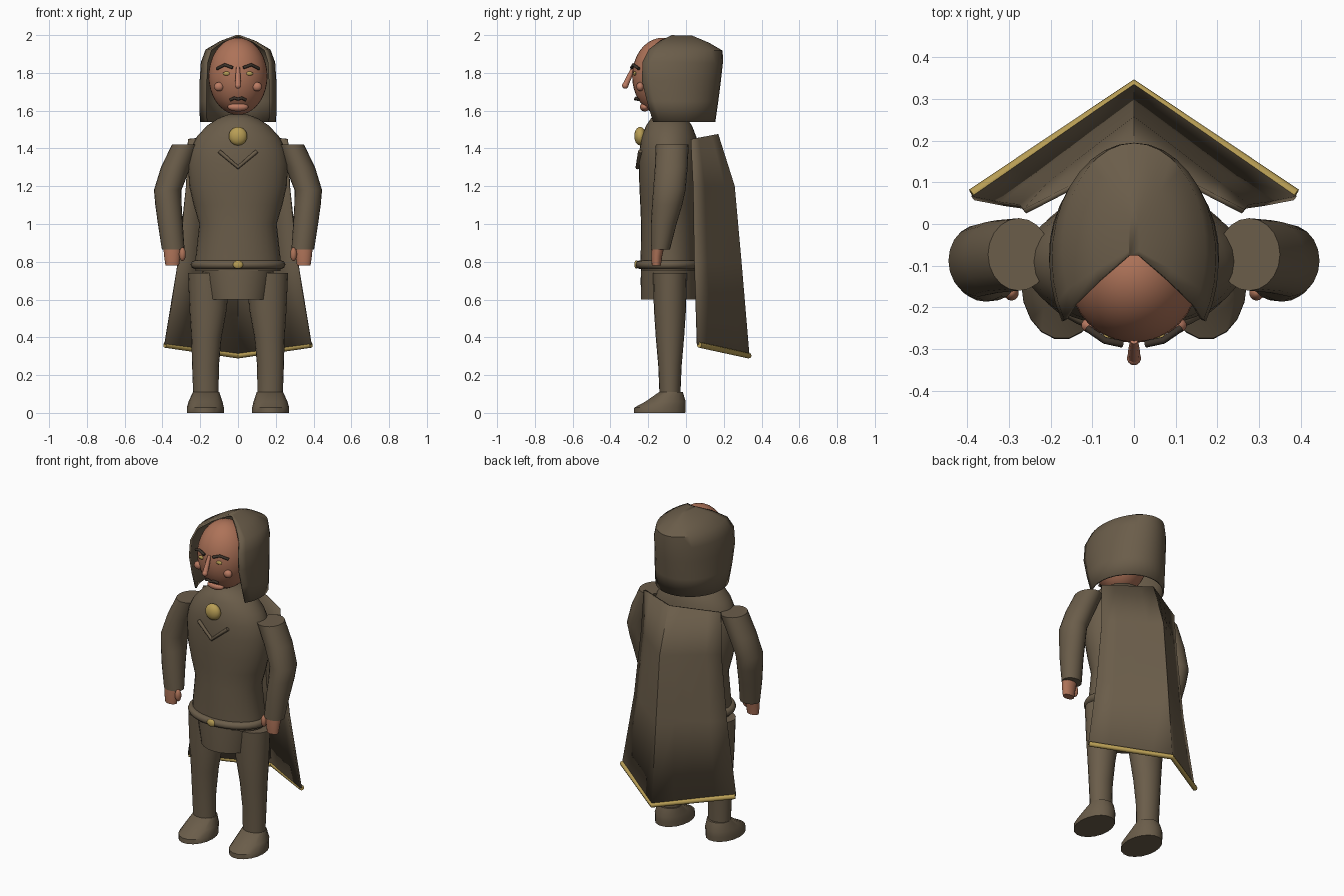
import bpy, bmesh, math
from mathutils import Matrix

if "Cube" in bpy.data.objects:
    bpy.data.objects.remove(bpy.data.objects["Cube"])


def material(name, rgb):
    m = bpy.data.materials.new(name)
    m.diffuse_color = (*rgb, 1)
    m.use_nodes = True
    m.node_tree.nodes["Principled BSDF"].inputs["Base Color"].default_value = m.diffuse_color
    return m


CLOTH = material("brown_cloth", (0.145, 0.109, 0.068))
SKIN = material("skin", (0.42, 0.17, 0.098))
ROSY = material("rosy_skin", (0.50, 0.20, 0.125))
GOLD = material("gold", (0.48, 0.34, 0.09))
DARK = material("dark_hair", (0.045, 0.033, 0.024))


def add(name, bm, mat, angle=35):
    bmesh.ops.recalc_face_normals(bm, faces=bm.faces[:])
    me = bpy.data.meshes.new(name)
    bm.to_mesh(me)
    bm.free()
    me.materials.append(mat)
    me.shade_smooth()
    me.set_sharp_from_angle(angle=math.radians(angle))
    ob = bpy.data.objects.new(name, me)
    bpy.context.collection.objects.link(ob)
    return ob


def grid(rows, closed=False, caps=False):
    """Skin a list of point rows into a quad surface."""
    bm = bmesh.new()
    vs = [[bm.verts.new(p) for p in r] for r in rows]
    n = len(vs[0])
    for a, b in zip(vs, vs[1:]):
        for i in range(n if closed else n - 1):
            j = (i + 1) % n
            bm.faces.new((a[i], a[j], b[j], b[i]))
    if caps:
        bm.faces.new(vs[0])
        bm.faces.new(vs[-1])
    return bm


def loft(name, rings, mat, sides=24, angle=40):
    """Rings are (z, centre x, centre y, radius x, radius y)."""
    rows = []
    for z, cx, cy, rx, ry in rings:
        ts = [2 * math.pi * i / sides for i in range(sides)]
        rows.append([(cx + rx * math.cos(t), cy + ry * math.sin(t), z) for t in ts])
    return add(name, grid(rows, True, True), mat, angle)


def ball(name, loc, size, mat, seg=20):
    bm = bmesh.new()
    bmesh.ops.create_uvsphere(bm, u_segments=seg, v_segments=seg // 2 + 2, radius=1,
                              matrix=Matrix.Translation(loc) @ Matrix.Diagonal((*size, 1)))
    return add(name, bm, mat, 60)


def tube(name, pts, r, mat, radii=None, closed=False):
    cu = bpy.data.curves.new(name + "_path", "CURVE")
    cu.dimensions = "3D"
    cu.bevel_depth = r
    cu.bevel_resolution = 2
    cu.use_fill_caps = True
    sp = cu.splines.new("POLY")
    sp.points.add(len(pts) - 1)
    sp.use_cyclic_u = closed
    for i, p in enumerate(pts):
        sp.points[i].co = (*p, 1)
        sp.points[i].radius = radii[i] if radii else 1
    tmp = bpy.data.objects.new(name + "_path", cu)
    bpy.context.collection.objects.link(tmp)
    dg = bpy.context.evaluated_depsgraph_get()
    me = bpy.data.meshes.new_from_object(tmp.evaluated_get(dg))
    bm = bmesh.new()
    bm.from_mesh(me)
    bpy.data.objects.remove(tmp)
    bpy.data.meshes.remove(me)
    return add(name, bm, mat, 50)


def thicken(ob, t):
    m = ob.modifiers.new("thickness", "SOLIDIFY")
    m.thickness = t
    m.offset = 0


# Torso and tunic skirt
loft("torso", [(z, 0, -0.09, rx, ry) for z, rx, ry in (
    (0.75, 0.225, 0.148), (0.82, 0.225, 0.15), (1.0, 0.205, 0.148), (1.1, 0.235, 0.152),
    (1.2, 0.258, 0.157), (1.32, 0.265, 0.16), (1.4, 0.25, 0.155), (1.46, 0.22, 0.145),
    (1.52, 0.165, 0.122), (1.56, 0.105, 0.095), (1.58, 0.05, 0.05))], CLOTH, 32)
loft("tunic_skirt", [(0.6, 0, -0.09, 0.158, 0.148), (0.7, 0, -0.09, 0.178, 0.15),
                     (0.78, 0, -0.09, 0.195, 0.148)], CLOTH)

# Belt with buckle
tube("belt", [(0.228 * math.cos(i * math.pi / 16), -0.09 + 0.155 * math.sin(i * math.pi / 16), 0.785)
              for i in range(32)], 0.023, CLOTH, closed=True)
ball("belt_buckle", (0, -0.262, 0.785), (0.027, 0.012, 0.022), GOLD)

# Brooch and chest seam
ball("brooch", (0, -0.243, 1.465), (0.049, 0.031, 0.049), GOLD)
tube("chest_seam", [(-0.1, -0.243, 1.385), (0, -0.256, 1.3), (0.1, -0.243, 1.385)], 0.011, CLOTH)

for s, side in ((-1, "right"), (1, "left")):
    # Legs and boots
    loft(side + "_leg", [(z, s * cx, -0.085, rx, ry) for z, cx, rx, ry in (
        (0.09, 0.17, 0.067, 0.055), (0.25, 0.172, 0.071, 0.062), (0.4, 0.167, 0.08, 0.075),
        (0.55, 0.158, 0.099, 0.085), (0.74, 0.155, 0.11, 0.09))], CLOTH, 20)
    loft(side + "_boot", [(0, s * 0.173, -0.14, 0.098, 0.138), (0.028, s * 0.173, -0.138, 0.098, 0.138),
                          (0.06, s * 0.172, -0.108, 0.09, 0.108),
                          (0.11, s * 0.169, -0.08, 0.07, 0.064)], CLOTH, 18, 45)
    # Arms and hands
    loft(side + "_arm", [(z, s * cx, cy, rx, ry) for z, cx, cy, rx, ry in (
        (0.865, 0.343, -0.135, 0.06, 0.05), (1.0, 0.358, -0.118, 0.066, 0.068),
        (1.1, 0.368, -0.1, 0.07, 0.08), (1.18, 0.372, -0.088, 0.073, 0.086),
        (1.3, 0.33, -0.078, 0.078, 0.087), (1.42, 0.276, -0.073, 0.074, 0.087))], CLOTH, 20)
    loft(side + "_hand", [(0.78, s * 0.348, -0.157, 0.036, 0.024), (0.83, s * 0.348, -0.155, 0.043, 0.029),
                          (0.88, s * 0.348, -0.148, 0.048, 0.033)], SKIN, 16)
    ball(side + "_thumb", (s * 0.294, -0.165, 0.84), (0.018, 0.019, 0.036), SKIN, 14)
    # Eyes, brows, cheeks
    ball(side + "_eye", (s * 0.06, -0.271, 1.796), (0.021, 0.009, 0.011), GOLD, 12)
    tube(side + "_brow", [(s * 0.028, -0.288, 1.827), (s * 0.07, -0.279, 1.843), (s * 0.112, -0.25, 1.822)],
         0.0085, DARK)
    ball(side + "_cheek", (s * 0.101, -0.243, 1.727), (0.026, 0.02, 0.024), ROSY, 14)

# Head, nose, moustache, lips
ball("head", (0, -0.125, 1.782), (0.156, 0.16, 0.204), SKIN, 32)
tube("nose", [(0, -0.279, 1.828), (0, -0.3, 1.78), (0, -0.322, 1.732)], 0.016, ROSY, [0.6, 0.85, 1])
ball("nose_tip", (0, -0.322, 1.733), (0.017, 0.017, 0.017), ROSY, 14)
tube("moustache", [(-0.041, -0.252, 1.657), (-0.02, -0.264, 1.667), (0, -0.268, 1.661),
                   (0.02, -0.264, 1.667), (0.041, -0.252, 1.657)], 0.008, DARK)
ball("lips", (0, -0.218, 1.619), (0.055, 0.026, 0.023), ROSY)

# Hood: open-fronted shell; levels are (z front, z back, half width, back y, front y)
levels = ((1.54, 1.54, 0.197, 0.15, -0.172), (1.65, 1.65, 0.199, 0.166, -0.205),
          (1.76, 1.76, 0.198, 0.18, -0.232), (1.86, 1.85, 0.192, 0.19, -0.228),
          (1.925, 1.915, 0.168, 0.19, -0.195), (1.97, 1.955, 0.095, 0.12, -0.135),
          (1.995, 1.993, 0.012, 0.03, -0.075))
rows = []
open_angle = math.radians(122)
for zf, zb, rx, back, front in levels:
    ry = (back - front) / (1 - math.cos(open_angle))
    row = []
    for i in range(25):
        t = open_angle * (i / 12 - 1)
        k = (1 + math.cos(t)) / 2
        row.append((rx * math.sin(t), back - ry + ry * math.cos(t), zf + (zb - zf) * k))
    rows.append(row)
bm = grid(rows)
bmesh.ops.contextual_create(bm, geom=[e for e in bm.edges if e.is_boundary and
                                      all(v.co.z > 1.985 for v in e.verts)])
thicken(add("hood", bm, CLOTH, 50), 0.01)

# Cape: two panels meeting at a centre ridge; (centre y, centre z, edge x, edge y, edge z)
cape = ((0.165, 1.475, 0.262, 0.03, 1.45), (0.252, 1.2, 0.272, 0.042, 1.2),
        (0.288, 0.8, 0.315, 0.048, 0.8), (0.33, 0.305, 0.387, 0.062, 0.362))
rows = []
for cy, cz, ex, ey, ez in cape:
    row = []
    for i in range(-4, 5):
        t = abs(i) / 4
        row.append((ex * i / 4, cy + (ey - cy) * t, cz + (ez - cz) * t))
    rows.append(row)
thicken(add("cape", grid(rows), CLOTH, 30), 0.012)

# Gold hem
tube("cape_hem", [(-0.387, 0.07, 0.36), (0, 0.332, 0.303), (0.387, 0.07, 0.36)], 0.015, GOLD)
